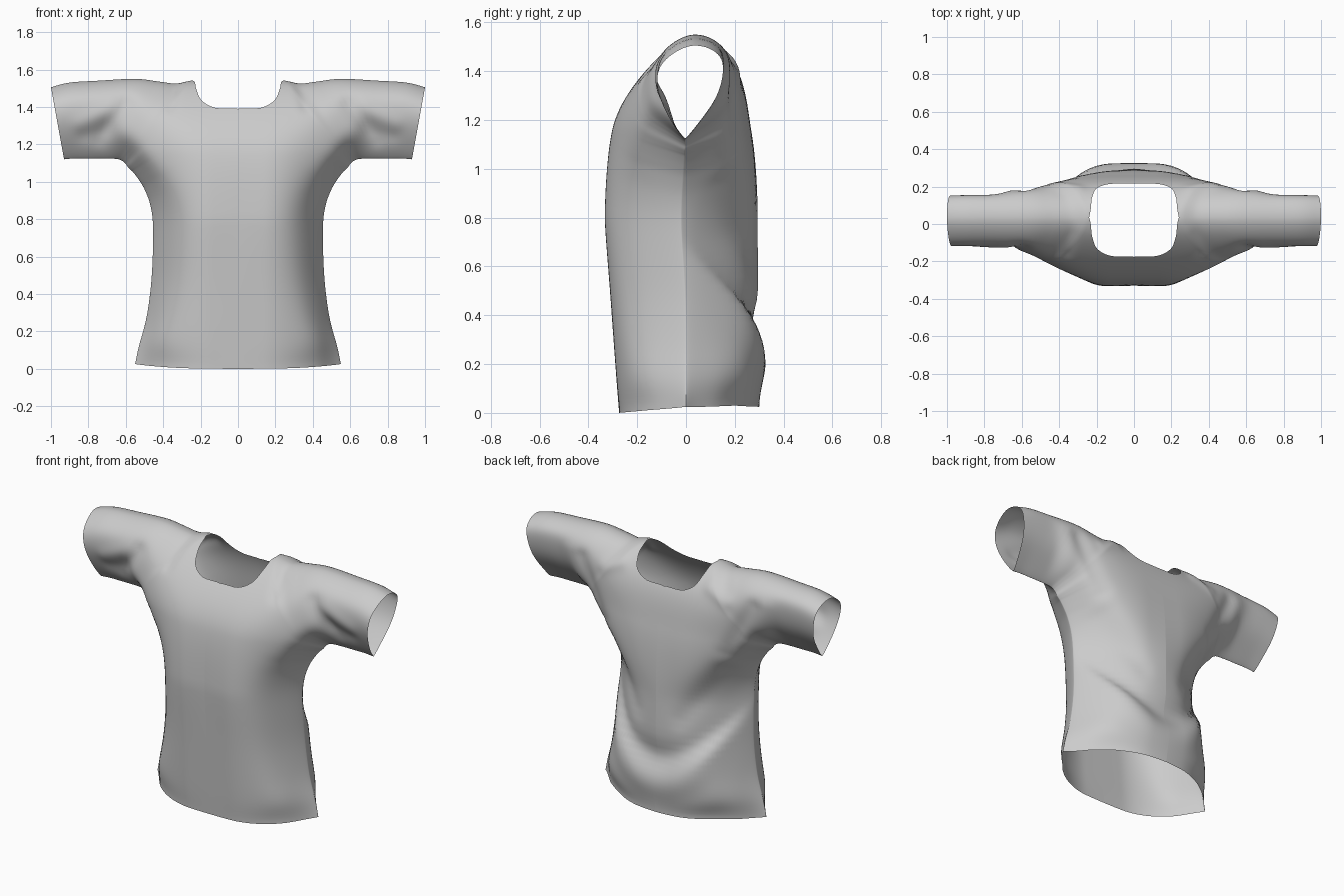
import bpy, bmesh
from math import cos, pi, exp, hypot
from mathutils import Vector

cube = bpy.data.objects.get("Cube")
if cube:
    bpy.data.objects.remove(cube)

STEPS, COLS = 5, 36
NECK, SHOULDER = 10, 13       # key rows at the neckline curve and shoulder seam

# Key rows from hem to cuff: inner x, z (centre line, neckline, shoulder seam),
# then outer x, z (side seam, underarm)
ROWS = [
    (0, 0, .55, .025),
    (0, .12, .53, .12),
    (0, .26, .49, .27),
    (0, .42, .465, .45),
    (0, .65, .455, .63),
    (0, .85, .455, .78),
    (0, 1.05, .47, .88),
    (0, 1.2, .50, .96),
    (0, 1.3, .53, 1.01),
    (0, 1.39, .56, 1.05),
    (.12, 1.395, .575, 1.065),
    (.195, 1.435, .59, 1.08),
    (.225, 1.5, .6, 1.095),
    (.24, 1.54, .61, 1.105),
    (.33, 1.525, .625, 1.115),
    (.42, 1.535, .65, 1.122),
    (.55, 1.55, .72, 1.125),
    (.75, 1.54, .8, 1.125),
    (.9, 1.53, .87, 1.125),
    (1, 1.505, .93, 1.12),
]

# Soft creases: start, end, width, height
FRONT_FOLDS = [
    ((.60, 1.42), (.74, 1.22), .045, -.016),
    ((.70, 1.30), (.82, 1.24), .045, -.01),
    ((.66, 1.40), (.84, 1.31), .045, .008),
    ((.33, 1.50), (.36, 1.40), .03, -.012),
]
BACK_FOLDS = [
    ((.58, 1.40), (.42, 1.08), .045, -.014),
    ((.66, 1.42), (.62, 1.2), .045, .008),
    ((.38, .95), (.15, .62), .05, -.01),
    ((.30, 1.45), (.42, 1.40), .04, .012),
]


def smooth(a, b, x):
    t = min(1, max(0, (x - a) / (b - a)))
    return t * t * (3 - 2 * t)


def bump(x, width):
    return exp(-(x / width) ** 2)


def soft_min(values):
    if min(values) < 1e-5:
        return 0
    return sum(v ** -6 for v in values) ** (-1 / 6)


def spline(t):
    """Catmull-Rom interpolation between the key rows."""
    i = min(int(t), len(ROWS) - 2)
    f = t - i
    p = [ROWS[min(max(i + k, 0), len(ROWS) - 1)] for k in (-1, 0, 1, 2)]
    return [b + f / 2 * (c - a + f * (2 * a - 5 * b + 4 * c - d + f * (3 * (b - c) + d - a)))
            for a, b, c, d in zip(*p)]


def crease(folds, x, z):
    total = 0
    for start, end, width, height in folds:
        a, b, p = Vector(start), Vector(end), Vector((x, z))
        f = min(1, max(0, (p - a).dot(b - a) / (b - a).length_squared))
        total += height * bump((p - a.lerp(b, f)).length, width)
    return total


def cloth_point(t, c, back):
    """A point on the left half; c runs from the inner edge to the outer seam."""
    ax, az, bx, bz = spline(t)
    ax = max(0, ax)
    if t < NECK:
        az = min(az, 1.392)
    v = (1 - cos(pi * c)) / 2
    # The hem stays level and lifts only near the side seams
    x, z = ax + (bx - ax) * v, az + (bz - az) * v ** (1 + max(0, 2 - t))
    drop = max(0, (az if t >= SHOULDER else 1.54) - z)
    side = (1 - v) * hypot(bx - ax, bz - az)
    # How fast the cloth opens away from the side seam and underarm
    spread = 1.4 - .86 * smooth(.42, .72, x) - .5 * bump(z, .14)
    if back:
        above = z - .3 - 1.8 * x * x        # height over the draped fold
        waist = 1 - smooth(.7, 1.1, z)
        spread -= (.15 + .4 * smooth(-.06, .08, above)) * waist
        body = .305 + .025 * bump(above + .1, .11) - .03 * bump(above - .07, .08)
        cap = .13 + (body - .13) * (1 - smooth(.12, .8, x))
        slope = .46 * drop ** .46
    else:
        body = .275 + .06 * min(1, z / .8)
        cap = .16 + (body - .16) * (1 - smooth(.14, .66, x))
        slope = .59 * drop ** .56
    depth = soft_min((cap, slope, spread * side ** .85))
    folds = BACK_FOLDS if back else FRONT_FOLDS
    depth += crease(folds, x, z) * min(1, depth / .1)
    seam = .035 * smooth(1.15, 1.5, z) - .02 * v * bump(z - .8, .25)
    if back:
        z += .025 * min(1, depth / .2) * max(0, 1 - z / .3)
    return Vector((x, seam + (depth if back else -depth), z))


# Shirt: front and back panels, sewn at the seams
bm = bmesh.new()
count = (len(ROWS) - 1) * STEPS
for back in (False, True):
    grid = [[bm.verts.new(cloth_point(r / STEPS, c / COLS, back))
             for c in range(COLS + 1)] for r in range(count + 1)]
    for low, high in zip(grid, grid[1:]):
        for c in range(COLS):
            quad = [low[c], low[c + 1], high[c + 1], high[c]]
            bm.faces.new(quad[::-1] if back else quad)
bmesh.ops.remove_doubles(bm, verts=bm.verts, dist=.0004)

# Mirror to the right half
half = bm.verts[:] + bm.edges[:] + bm.faces[:]
bmesh.ops.mirror(bm, geom=half, axis='X', merge_dist=.0004)
bmesh.ops.recalc_face_normals(bm, faces=bm.faces)
mesh = bpy.data.meshes.new("shirt")
bm.to_mesh(mesh)
bm.free()
shirt = bpy.data.objects.new("shirt", mesh)
bpy.context.collection.objects.link(shirt)

# Plain grey cloth
cloth = bpy.data.materials.new("light_grey_cloth")
cloth.use_nodes = True
colour = (.6, .6, .6, 1)
cloth.diffuse_color = colour
cloth.node_tree.nodes["Principled BSDF"].inputs["Base Color"].default_value = colour
mesh.materials.append(cloth)

bpy.context.view_layer.objects.active = shirt
shirt.select_set(True)
bpy.ops.object.shade_smooth_by_angle(angle=1.2)
